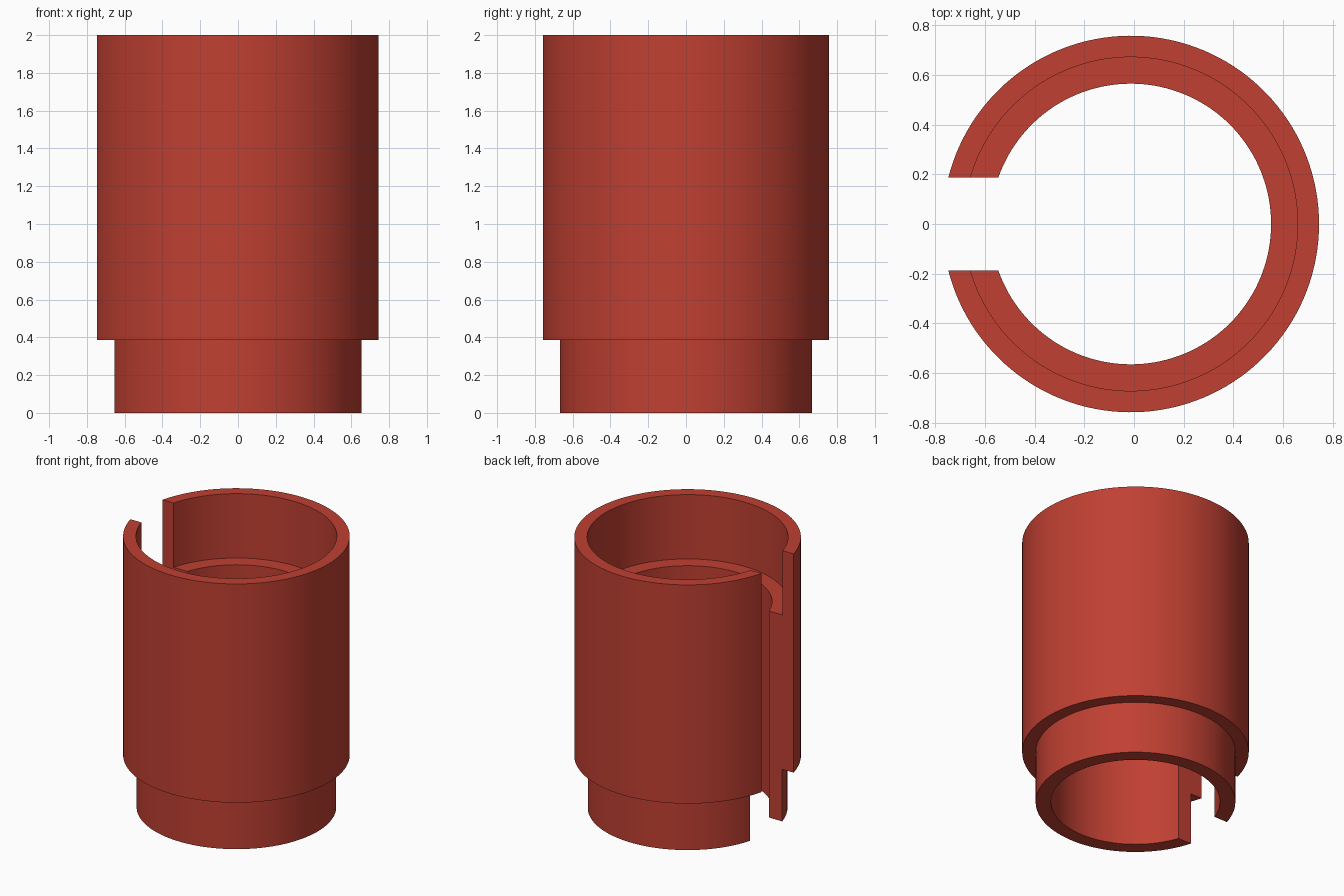
import bpy, bmesh, math

if "Cube" in bpy.data.objects:
    bpy.data.objects.remove(bpy.data.objects["Cube"])

CX = -0.013        # axis of the sleeve
SLOT = 0.188       # half width of the side slot
SEGS = 128

red = bpy.data.materials.new("brick red")
red.diffuse_color = (0.527, 0.051, 0.032, 1)
red.use_nodes = True
red.node_tree.nodes["Principled BSDF"].inputs["Base Color"].default_value = red.diffuse_color

# wall cross-section (radius, height): spigot, outer barrel, counterbore, inner bore
profile = [(0.565, 0), (0.668, 0), (0.668, 0.385), (0.758, 0.385),
           (0.758, 2), (0.672, 2), (0.672, 1.525), (0.565, 1.525)]

bm = bmesh.new()
sections = []
for i in range(SEGS + 1):
    section = []
    for r, z in profile:
        # each radius stops on the flat, parallel slot walls
        end = math.pi - math.asin(SLOT / r)
        a = -end + 2 * end * i / SEGS
        section.append(bm.verts.new((CX + r * math.cos(a), r * math.sin(a), z)))
    sections.append(section)

# walls swept around the axis
n = len(profile)
for s, t in zip(sections, sections[1:]):
    for k in range(n):
        m = (k + 1) % n
        bm.faces.new((s[k], t[k], t[m], s[m]))

# flat slot walls
bm.faces.new(sections[0])
bm.faces.new(sections[-1][::-1])
bmesh.ops.recalc_face_normals(bm, faces=bm.faces[:])

mesh = bpy.data.meshes.new("slotted_sleeve")
bm.to_mesh(mesh)
bm.free()
mesh.materials.append(red)
sleeve = bpy.data.objects.new("slotted_sleeve", mesh)
bpy.context.collection.objects.link(sleeve)
bpy.context.view_layer.objects.active = sleeve
sleeve.select_set(True)
bpy.ops.object.shade_smooth_by_angle(angle=math.radians(30))
